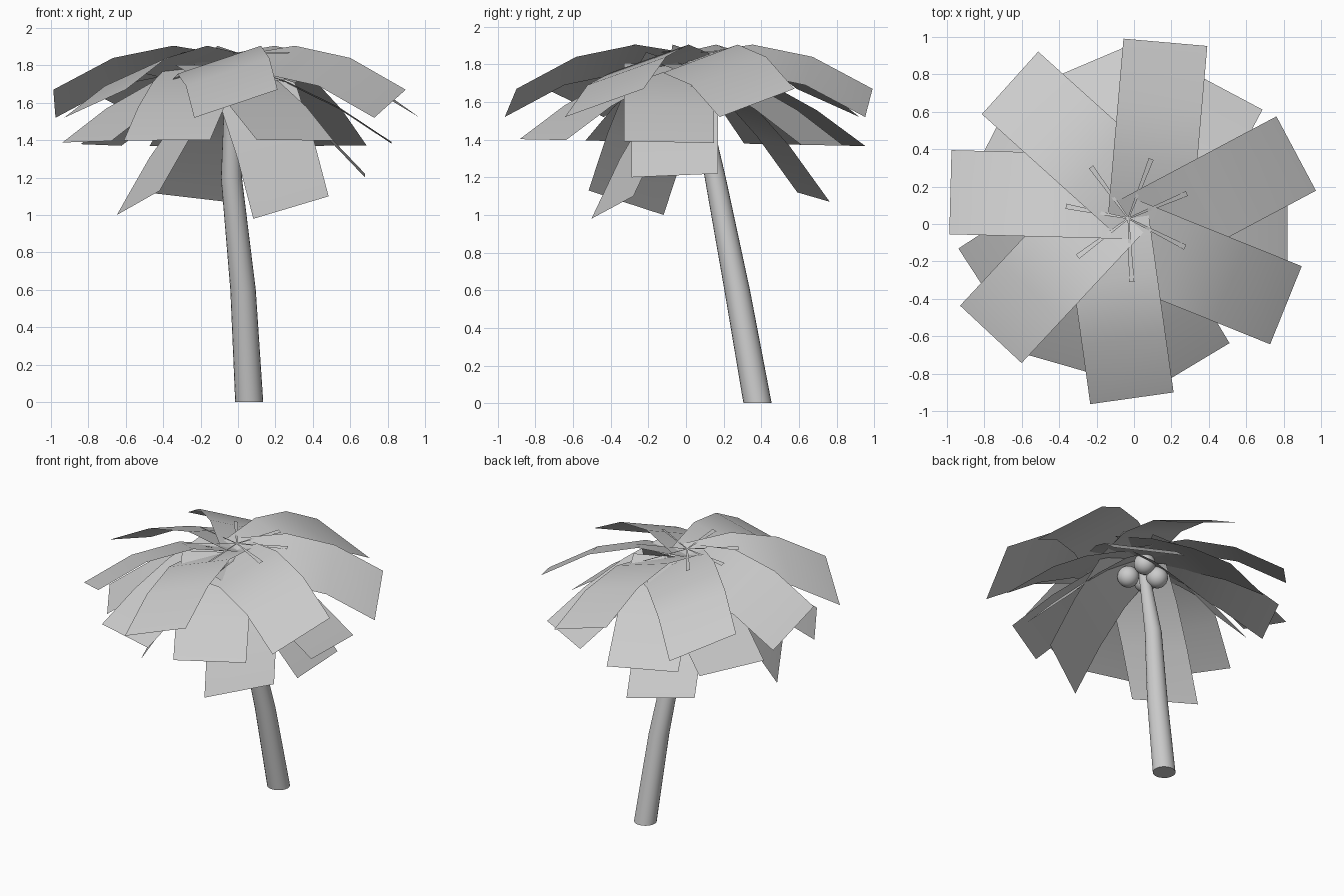
import bpy, bmesh, math
from mathutils import Vector

cube = bpy.data.objects.get("Cube")
if cube:
    bpy.data.objects.remove(cube, do_unlink=True)

CROWN = Vector((-0.03, 0.03, 0))

grey = bpy.data.materials.new("pale grey")
grey.use_nodes = True
grey.diffuse_color = (0.6, 0.6, 0.6, 1)
grey.node_tree.nodes["Principled BSDF"].inputs["Base Color"].default_value = (0.6, 0.6, 0.6, 1)


def finish(name, bm):
    mesh = bpy.data.meshes.new(name)
    bm.to_mesh(mesh)
    bm.free()
    mesh.materials.append(grey)
    obj = bpy.data.objects.new(name, mesh)
    bpy.context.scene.collection.objects.link(obj)
    bpy.ops.object.select_all(action='DESELECT')
    obj.select_set(True)
    bpy.context.view_layer.objects.active = obj
    bpy.ops.object.shade_smooth_by_angle(angle=math.radians(40))
    return obj


def strip(name, angle, rows, sink=0.0):
    """Leaf sheet: rows of (radius, left offset, right offset, left z, right z)."""
    a = math.radians(angle)
    out = Vector((math.cos(a), math.sin(a), 0))
    side = Vector((-out.y, out.x, 0))
    bm = bmesh.new()
    last = None
    for r, left, right, zl, zr in rows:
        pair = []
        for offset, z in ((left, zl), (right, zr)):
            p = CROWN + out * r + side * offset
            p.z = z - sink * p.y
            pair.append(bm.verts.new(p))
        if last:
            bm.faces.new((last[0], last[1], pair[1], pair[0]))
        last = pair
    return finish(name, bm)


# Upper leaves: arched, each rolled so its left edge rides over its neighbour
arch = [(0, 1.855), (0.315, 1.905), (0.635, 1.84), (0.955, 1.67)]
for angle in (28, 85, 138, 178.5, 227, 278, 338):
    strip("upper_leaf", angle, [(r, 0.11, -0.34, z, z - 0.15) for r, z in arch])

# Middle leaves: level across, drooping further
droop = [(0, 1.80), (0.285, 1.71), (0.57, 1.57), (0.85, 1.385)]
for angle in (0, 62, 113, 153, 213, 254, 301):
    strip("middle_leaf", angle, [(r, 0.12, -0.36, z, z) for r, z in droop], 0.02)

# Lower leaves: angle, reach, sideways centre, tip height, roll
for angle, reach, centre, tip, roll in (
        (0, 0.71, -0.09, 1.21, 0.02), (112, 0.69, -0.02, 1.095, 0.05),
        (210, 0.61, 0.05, 1.065, 0.13), (299, 0.52, 0.07, 1.04, 0.12)):
    rows = []
    for t, fall in ((0, 0), (1 / 3, 0.24), (2 / 3, 0.58), (1, 1)):
        z = 1.8 - (1.8 - tip) * fall
        rows.append((reach * t, centre + 0.23, centre - 0.23, z + roll / 2, z - roll / 2))
    strip("lower_leaf", angle, rows)

# Slim sprouts fanning out on top of the crown
for angle in (23, 69, 126, 169, 217, 273, 333):
    strip("sprout", angle, [(0, 0.004, -0.004, 1.865, 1.865),
                            (0.34, 0.014, -0.014, 1.872, 1.862)])

# Leaning trunk: rings of (x, y, z, radius) bridged together
SIDES = 20
bm = bmesh.new()
rings = []
for x, y, z, radius in ((0.06, 0.38, 0, 0.075), (0.027, 0.272, 0.6, 0.068),
                        (-0.035, 0.155, 1.2, 0.056), (-0.035, 0.035, 1.82, 0.03)):
    turn = [2 * math.pi * i / SIDES for i in range(SIDES)]
    rings.append([bm.verts.new((x + radius * math.cos(t), y + radius * math.sin(t), z))
                  for t in turn])
for low, high in zip(rings, rings[1:]):
    for i in range(SIDES):
        j = (i + 1) % SIDES
        bm.faces.new((low[i], low[j], high[j], high[i]))
bm.faces.new(rings[0][::-1])
bm.faces.new(rings[-1])
finish("trunk", bm)

# Round fruit clustered under the crown
for angle, z in ((55, 1.70), (320, 1.66), (115, 1.63), (225, 1.68)):
    a = math.radians(angle)
    bm = bmesh.new()
    bmesh.ops.create_uvsphere(bm, u_segments=20, v_segments=12, radius=0.072)
    bmesh.ops.translate(bm, verts=bm.verts, vec=CROWN + Vector(
        (0.1 * math.cos(a), 0.03 + 0.1 * math.sin(a), z)))
    finish("fruit", bm)
